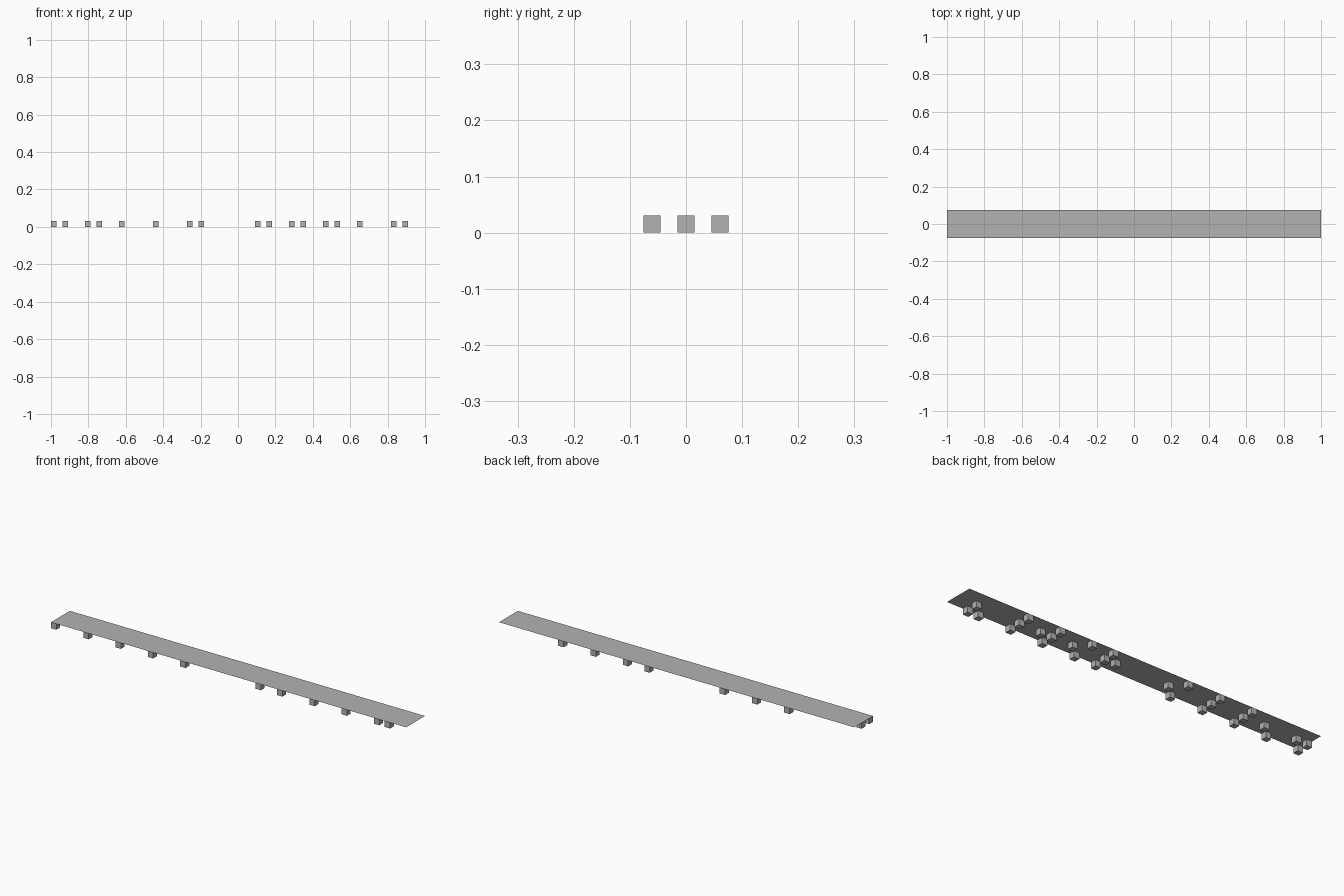
import bpy
import bmesh
from mathutils import Matrix, Vector

cube = bpy.data.objects.get("Cube")
if cube:
    bpy.data.objects.remove(cube, do_unlink=True)

PITCH = 2 / 33          # spacing between stud slots
STUD = PITCH / 2        # edge length of one stud

grey = bpy.data.materials.new("plain_grey")
grey.use_nodes = True
colour = (0.45, 0.45, 0.45, 1)
grey.diffuse_color = colour
grey.node_tree.nodes["Principled BSDF"].inputs["Base Color"].default_value = colour


def add_object(name, bm):
    mesh = bpy.data.meshes.new(name)
    bm.to_mesh(mesh)
    bm.free()
    mesh.materials.append(grey)
    obj = bpy.data.objects.new(name, mesh)
    bpy.context.collection.objects.link(obj)
    return obj


def add_stud_row(name, y, slots):
    """Row of small cubes, left open where they meet the strip."""
    bm = bmesh.new()
    for slot in slots:
        centre = Vector((-1 + STUD / 2 + slot * PITCH, y, STUD / 2))
        bmesh.ops.create_cube(bm, size=STUD, matrix=Matrix.Translation(centre))
    bm.normal_update()
    tops = [f for f in bm.faces if f.normal.z > 0.9]
    bmesh.ops.delete(bm, geom=tops, context="FACES")
    return add_object(name, bm)


# Thin flat strip resting on the studs
bm = bmesh.new()
size = Matrix.Diagonal((2, 5 * STUD, 1, 1))
bmesh.ops.create_grid(bm, x_segments=1, y_segments=1, size=0.5,
                      matrix=Matrix.Translation((0, 0, STUD)) @ size)
add_object("top_strip", bm)

# Three rows of studs beneath the strip
rows = {
    "front_studs": (-PITCH, (0, 3, 6, 9, 12, 19, 21, 24, 27, 30, 31)),
    "middle_studs": (0, (0, 1, 4, 6, 9, 13, 18, 19, 22, 24, 25, 27, 31)),
    "back_studs": (PITCH, (6, 9, 12, 19, 21, 24, 27)),
}
for name, (y, slots) in rows.items():
    add_stud_row(name, y, slots)
